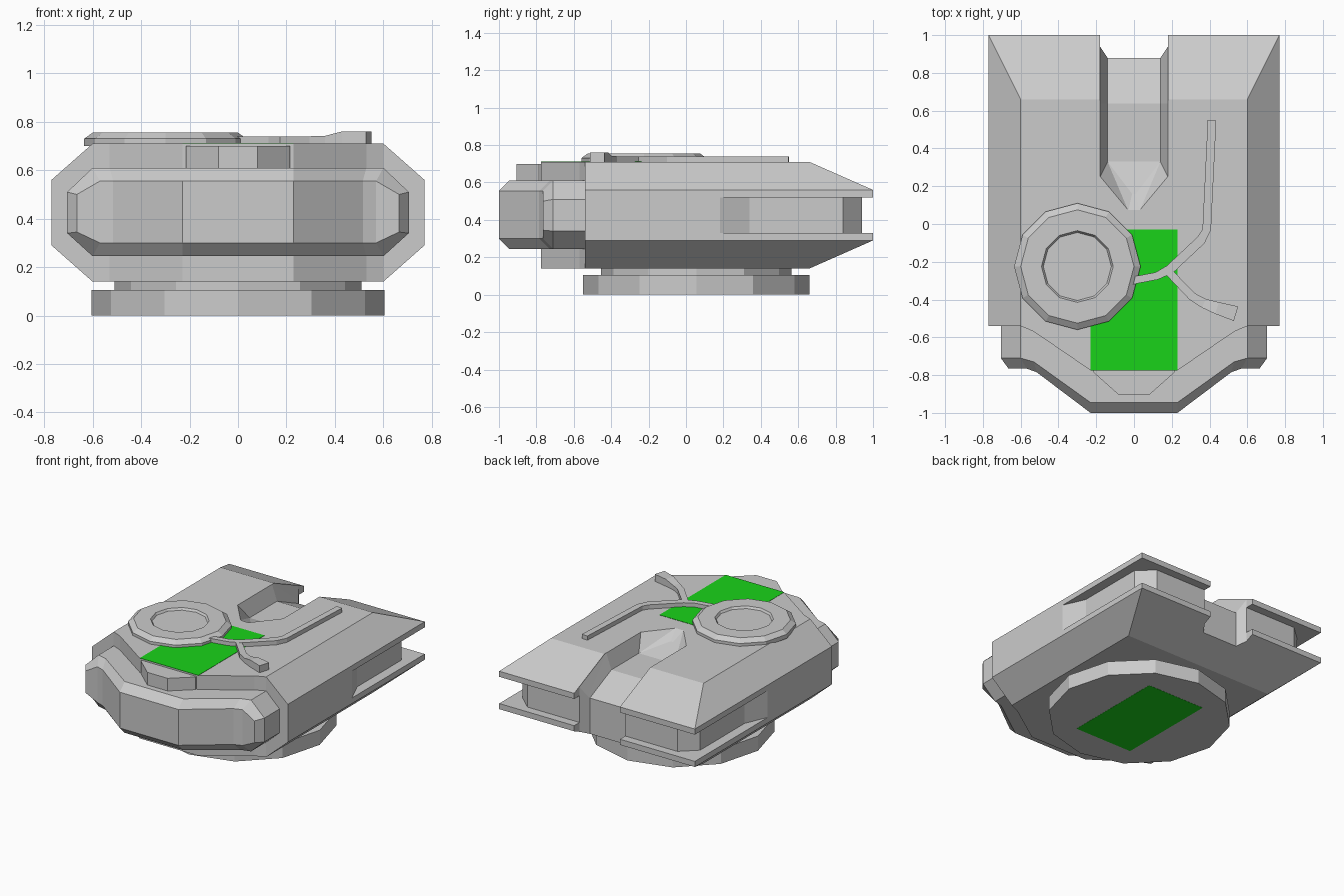
import bpy, bmesh
from math import cos, sin, pi
from mathutils import Vector

if "Cube" in bpy.data.objects:
    bpy.data.objects.remove(bpy.data.objects["Cube"])


def add_mesh(name, bm, mat=None):
    bmesh.ops.recalc_face_normals(bm, faces=bm.faces)
    me = bpy.data.meshes.new(name)
    bm.to_mesh(me)
    bm.free()
    ob = bpy.data.objects.new(name, me)
    bpy.context.collection.objects.link(ob)
    if mat:
        me.materials.append(mat)
    return ob


def hull(name, pts):
    bm = bmesh.new()
    vs = [bm.verts.new(p) for p in pts]
    bmesh.ops.convex_hull(bm, input=vs)
    bmesh.ops.dissolve_limit(bm, angle_limit=0.01, verts=bm.verts, edges=bm.edges)
    return add_mesh(name, bm)


def prism(name, outline, z0, z1, mat=None):
    bm = bmesh.new()
    lo = [bm.verts.new((x, y, z0)) for x, y in outline]
    hi = [bm.verts.new((x, y, z1)) for x, y in outline]
    n = len(lo)
    bm.faces.new(lo[::-1])
    bm.faces.new(hi)
    for i in range(n):
        j = (i + 1) % n
        bm.faces.new((lo[i], lo[j], hi[j], hi[i]))
    return add_mesh(name, bm, mat)


def lathe(name, profile, cx, cy, n=12):
    bm = bmesh.new()
    rings = [[bm.verts.new((cx + r * cos(2 * pi * k / n), cy + r * sin(2 * pi * k / n), z))
              for k in range(n)] for r, z in profile]
    for a, b in zip(rings, rings[1:]):
        for k in range(n):
            j = (k + 1) % n
            bm.faces.new((a[k], a[j], b[j], b[k]))
    bm.faces.new(rings[0][::-1])
    bm.faces.new(rings[-1])
    return add_mesh(name, bm)


def ribbon(name, path, z0=0.70):
    # raised strip; path entries are x, y, width, top height
    bm = bmesh.new()
    secs = []
    for i, (x, y, w, zt) in enumerate(path):
        a, b = path[max(i - 1, 0)], path[min(i + 1, len(path) - 1)]
        d = Vector((b[0] - a[0], b[1] - a[1])).normalized() * w / 2
        secs.append([bm.verts.new((x + s * -d.y, y + s * d.x, z))
                     for s, z in ((-1, z0), (1, z0), (1, zt), (-1, zt))])
    for a, b in zip(secs, secs[1:]):
        for k in range(4):
            j = (k + 1) % 4
            bm.faces.new((a[k], a[j], b[j], b[k]))
    bm.faces.new(secs[0])
    bm.faces.new(secs[-1][::-1])
    return add_mesh(name, bm)


def cut(target, cutter):
    cutter.hide_render = True
    cutter.hide_set(True)
    cutter.display_type = 'WIRE'
    m = target.modifiers.new("cut", 'BOOLEAN')
    m.operation = 'DIFFERENCE'
    m.solver = 'EXACT'
    m.object = cutter


def sym(half):
    return half + [(-x, *rest) for x, *rest in reversed(half)]


green = bpy.data.materials.new("green_panel")
green.diffuse_color = (0.01, 0.65, 0.01, 1)
green.use_nodes = True
green.node_tree.nodes["Principled BSDF"].inputs["Base Color"].default_value = green.diffuse_color

# main hull with wedge-shaped rear
body = hull("main_body", sym([
    (.77, -.54, .29), (.77, -.54, .56), (.6, -.54, .14), (.6, -.54, .71),
    (.6, .66, .14), (.6, .66, .71), (.77, 1, .29), (.77, 1, .56)]))

# slots between the upper and lower rear plates
side = [(.775, .17), (.70, .34), (.70, .84), (.59, .94), (.1, .94), (.1, 1.1), (.9, 1.1), (.9, .17)]
for s in (1, -1):
    cut(body, prism("slot_cutter", [(s * x, y) for x, y in side], .33, .52))

# through notch at the rear edge
cut(body, prism("notch_cutter", sym([(.18, 1.1), (.18, .94), (.14, .88)]), 0, .9))

# sunken channel in the roof: level part, then sloping part
cut(body, hull("channel_front_cutter", sym([
    (.14, .33, .60), (.14, .64, .60), (.18, .25, .712), (.18, .64, .712),
    (.03, .07, .712), (.18, .25, .8), (.18, .64, .8), (.03, .07, .8), (.01, .16, .655)])))
cut(body, hull("channel_rear_cutter", sym([
    (.14, .639, .60), (.18, .639, .712), (.18, .639, .8),
    (.14, .95, .46), (.18, .95, .575), (.18, .95, .8)])))

# front wedge of the body and the small step before it
prism("front_wedge", sym([(.6, -.53), (.6, -.54), (.53, -.57), (.23, -.775)]), .14, .71)
prism("front_step", sym([(.215, -.76), (.215, -.785), (.08, -.905)]), .5, .70)

# front shield: rings of matching points at back, front edge and bevelled face
def shield_ring(stations, side_x, side_y, zs):
    top = sym(stations)
    z3, z2, z1, z0 = zs
    return ([(x, y, z3) for x, y in top] + [(-side_x, side_y, z2), (-side_x, side_y, z1)]
            + [(x, y, z0) for x, y in reversed(top)] + [(side_x, side_y, z1), (side_x, side_y, z2)])


bm = bmesh.new()
outer_z = (.61, .51, .34, .245)
rings = [[bm.verts.new(p) for p in r] for r in (
    shield_ring([(.6, -.53), (.53, -.53), (.23, -.53)], .705, -.53, outer_z),
    shield_ring([(.6, -.71), (.53, -.73), (.23, -.945)], .705, -.71, outer_z),
    shield_ring([(.57, -.765), (.515, -.785), (.23, -1)], .665, -.765, (.555, .50, .345, .30)))]
n = len(rings[0])
for a, b in zip(rings, rings[1:]):
    for k in range(n):
        j = (k + 1) % n
        bm.faces.new((a[k], a[j], b[j], b[k]))
f = rings[2]
for k in range(5):
    bm.faces.new((f[k], f[k + 1], f[12 - k], f[13 - k]))
bm.faces.new((f[0], f[13], f[14], f[15]))
bm.faces.new((f[5], f[6], f[7], f[8]))
bm.faces.new(rings[0][::-1])
add_mesh("front_shield", bm)

# turning ring underneath
lathe("base_ring", [(.605, .001), (.605, .105), (.51, .105), (.51, .15)], 0, .055)

# roof hatch
lathe("roof_hatch", [(.335, .70), (.335, .73), (.30, .755), (.19, .755), (.18, .74)], -.3, -.225)

# raised cables on the roof
ribbon("long_cable", [(-.01, -.30, .04, .74), (.12, -.275, .04, .74), (.19, -.24, .05, .74),
                      (.355, -.085, .05, .74), (.385, -.03, .045, .74), (.413, .55, .045, .74)])
ribbon("short_cable", [(.17, -.24, .04, .739), (.31, -.385, .045, .74), (.37, -.42, .05, .742),
                       (.44, -.445, .065, .76), (.54, -.475, .08, .76)])

# green panels on the roof and under the base
prism("roof_panel", sym([(.23, -.775), (.23, -.03)]), .70, .712, green)
prism("base_panel", sym([(.23, -.315), (.23, .43)]), 0, .01, green)
